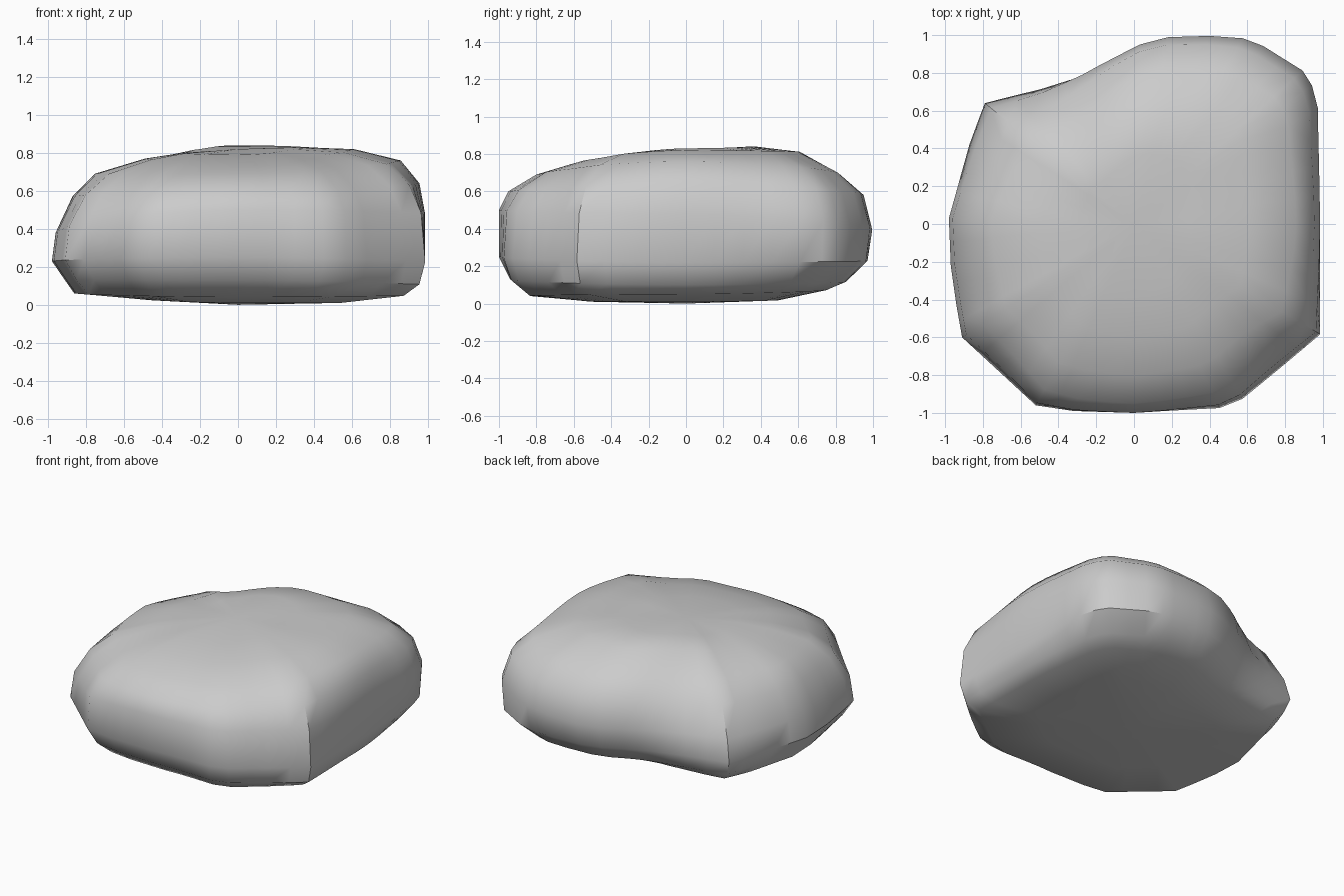
import bpy, bmesh
from math import atan2, pi, sin, radians, hypot, ceil

if "Cube" in bpy.data.objects:
    bpy.data.objects.remove(bpy.data.objects["Cube"])

# Plan outline seen from above, counter-clockwise
OUTLINE = [(.98, -.58), (.985, 0), (.98, .62), (.95, .74), (.9, .82), (.69, .95),
           (.58, .99), (.4, 1), (.18, .99), (.03, .95), (-.11, .88), (-.28, .8),
           (-.5, .72), (-.79, .64), (-.87, .42), (-.98, .03), (-.97, -.22),
           (-.94, -.43), (-.91, -.6), (-.52, -.96), (-.32, -.99), (0, -1),
           (.45, -.97), (.57, -.92)]

# Side profiles (outline fraction, height) from underside to top
PROFILES = [
    [(.55, .01), (.87, .05), (.95, .1), (1, .22), (1, .48), (.97, .64), (.87, .76), (.62, .82), (.3, .83)],    # right
    [(.5, .02), (.76, .08), (.86, .12), (.97, .23), (1, .38), (.96, .57), (.83, .68), (.62, .81), (.38, .84)],  # back
    [(.5, .03), (.88, .06), (.93, .13), (1, .23), (.98, .38), (.89, .57), (.77, .69), (.5, .77), (.3, .8)],     # left
    [(.5, .01), (.83, .04), (.94, .13), (1, .25), (1, .5), (.95, .6), (.8, .69), (.6, .75), (.38, .79)],        # front
]
# Extra inset at the corners: back right, back left, front left, front right
TOP_INSET = [.03, .10, .04, .07]
LOW_INSET = [.04, -.06, 0, -.04]
TOP_RAMP = [0, 0, 0, 0, .3, .8, 1, .8, .4]
LOW_RAMP = [.5, 1, .9, .2, 0, 0, 0, 0, 0]


def split_long_edges(points, step=.16):
    out = []
    for (ax, ay), (bx, by) in zip(points, points[1:] + points[:1]):
        n = ceil(hypot(bx - ax, by - ay) / step)
        out += [(ax + (bx - ax) * i / n, ay + (by - ay) * i / n) for i in range(n)]
    return out


def place(x, y, level):
    turn = (atan2(y, x) % (2 * pi)) / (pi / 2)
    k = int(turn) % 4
    t = turn - int(turn)
    corner = sin(pi * t) ** 2
    t = t * t * (3 - 2 * t)
    (s0, z0), (s1, z1) = PROFILES[k][level], PROFILES[(k + 1) % 4][level]
    s = s0 + (s1 - s0) * t
    s -= corner * (TOP_INSET[k] * TOP_RAMP[level] + LOW_INSET[k] * LOW_RAMP[level])
    return (x * s, y * s, z0 + (z1 - z0) * t)


# Boulder: loft the rings and close both ends
bm = bmesh.new()
points = split_long_edges(OUTLINE)
rings = [[bm.verts.new(place(x, y, i)) for x, y in points] for i in range(9)]
n = len(points)
for low, high in zip(rings, rings[1:]):
    for i in range(n):
        j = (i + 1) % n
        bm.faces.new((low[i], low[j], high[j], high[i]))
for ring, z in ((rings[0], 0), (rings[-1], .82)):
    tip = bm.verts.new((0, 0, z))
    for i in range(n):
        bm.faces.new((ring[i], ring[(i + 1) % n], tip))
bmesh.ops.recalc_face_normals(bm, faces=bm.faces)

mesh = bpy.data.meshes.new("boulder")
bm.to_mesh(mesh)
bm.free()
boulder = bpy.data.objects.new("boulder", mesh)
bpy.context.collection.objects.link(boulder)
bpy.context.view_layer.objects.active = boulder
boulder.select_set(True)
bpy.ops.object.shade_smooth_by_angle(angle=radians(40))
